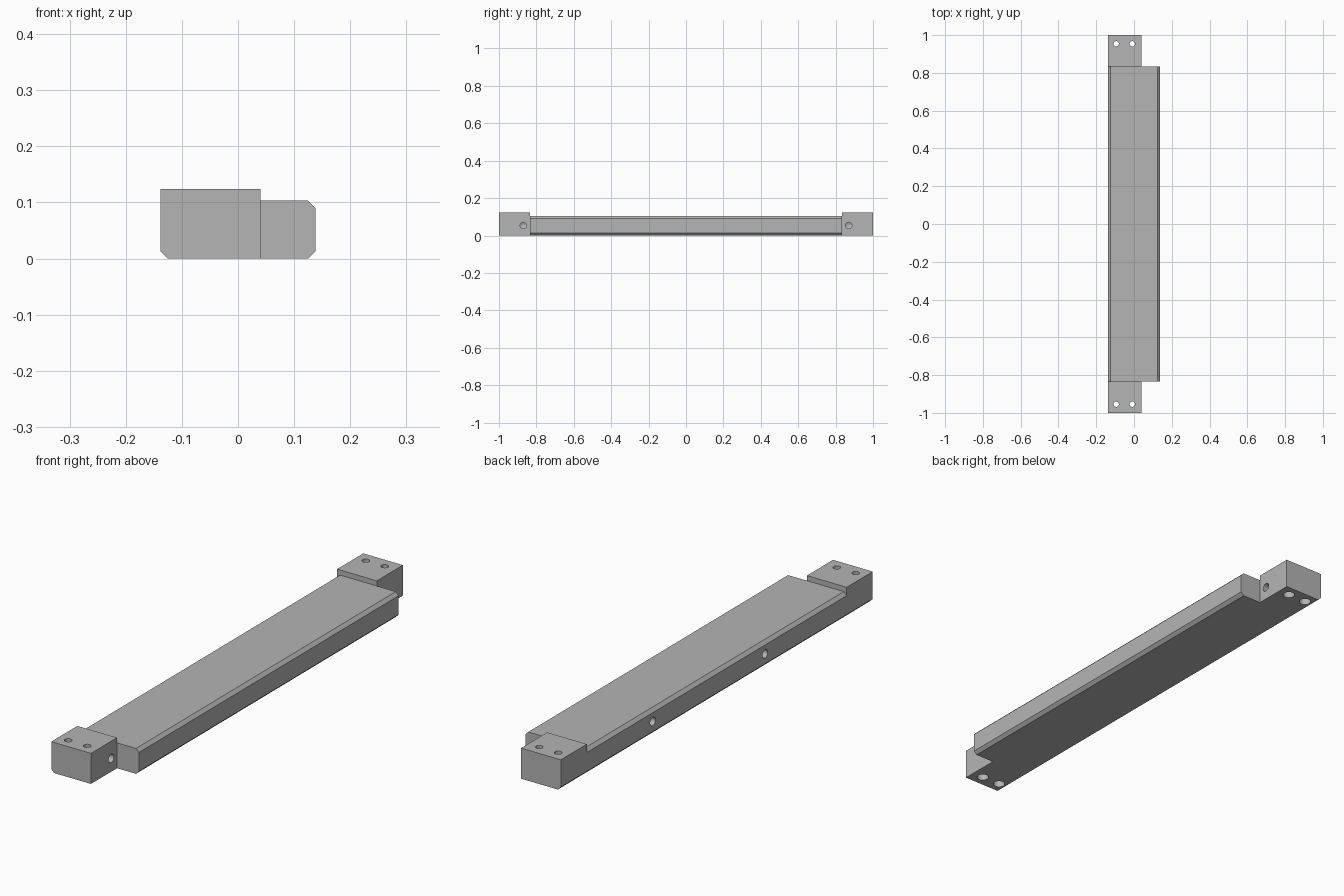
import bpy, bmesh, math
from mathutils import Matrix, Vector

if "Cube" in bpy.data.objects:
    bpy.data.objects.remove(bpy.data.objects["Cube"])

grey = bpy.data.materials.new("metal grey")
grey.diffuse_color = (0.46, 0.46, 0.46, 1)
grey.use_nodes = True
grey.node_tree.nodes["Principled BSDF"].inputs["Base Color"].default_value = grey.diffuse_color


def finish(bm, name):
    bmesh.ops.recalc_face_normals(bm, faces=bm.faces)
    me = bpy.data.meshes.new(name)
    bm.to_mesh(me)
    bm.free()
    me.materials.append(grey)
    ob = bpy.data.objects.new(name, me)
    bpy.context.collection.objects.link(ob)
    return ob


def prism(name, profile, y0, y1):
    """Extrude an (x, z) profile along y."""
    bm = bmesh.new()
    face = bm.faces.new([bm.verts.new((x, y0, z)) for x, z in profile])
    ext = bmesh.ops.extrude_face_region(bm, geom=[face])["geom"]
    bmesh.ops.translate(bm, vec=(0, y1 - y0, 0),
                        verts=[v for v in ext if isinstance(v, bmesh.types.BMVert)])
    return finish(bm, name)


def drill(name, steps, origin, direction, sides=32):
    """Round cutter from (radius, depth) steps, ending in a flat or a point."""
    bm = bmesh.new()
    rings = []
    for r, h in steps:
        if r == 0:
            rings.append([bm.verts.new((0, 0, h))] * sides)
        else:
            rings.append([bm.verts.new((r * math.cos(math.tau * i / sides),
                                        r * math.sin(math.tau * i / sides), h))
                          for i in range(sides)])
    for a, b in zip(rings, rings[1:]):
        for i in range(sides):
            j = (i + 1) % sides
            bm.faces.new(list(dict.fromkeys((a[i], a[j], b[j], b[i]))))
    bm.faces.new(rings[0])
    if steps[-1][0] > 0:
        bm.faces.new(rings[-1])
    turn = Vector((0, 0, 1)).rotation_difference(Vector(direction)).to_matrix().to_4x4()
    bm.transform(Matrix.Translation(origin) @ turn)
    return finish(bm, name)


def cut(target, cutter):
    mod = target.modifiers.new("cut", 'BOOLEAN')
    mod.operation = 'DIFFERENCE'
    mod.solver = 'EXACT'
    mod.object = cutter
    bpy.context.view_layer.update()
    deps = bpy.context.evaluated_depsgraph_get()
    me = bpy.data.meshes.new_from_object(target.evaluated_get(deps))
    target.modifiers.clear()
    target.data = me
    bpy.data.objects.remove(cutter)


W, H, BAR, C, END = 0.138, 0.124, 0.103, 0.013, 0.833

# Stock with chamfered lower edges
bar = prism("mounting_bar", [(-W + C, 0), (W - C, 0), (W, C), (W, H), (-W, H), (-W, C)], -1, 1)

# Notches beside the end blocks
for s in (-1, 1):
    cut(bar, prism("end_notch", [(0.04, -0.1), (0.3, -0.1), (0.3, 0.3), (0.04, 0.3)],
                   s * END, s * 1.1))

# Lowered middle with chamfered upper edges
e = 0.02
cut(bar, prism("middle_relief",
               [(-W - e, BAR - C - e), (-W + C, BAR), (W - C, BAR),
                (W + e, BAR - C - e), (W + e, 0.2), (-W - e, 0.2)], -END, END))

# Counterbored bolt holes and side holes in the end blocks
for s in (-1, 1):
    for x in (-0.094, -0.009):
        cut(bar, drill("bolt_hole", [(0.023, -0.02), (0.023, 0.04), (0.014, 0.04), (0.014, 0.2)],
                       (x, s * 0.954, 0), (0, 0, 1)))
    cut(bar, drill("block_side_hole", [(0.017, -0.02), (0.017, 0.06), (0, 0.07)],
                   (0.04, s * 0.87, 0.054), (-1, 0, 0)))

# Blind holes in the long back face
for y in (0.41, -0.31):
    cut(bar, drill("long_side_hole", [(0.017, -0.02), (0.017, 0.06), (0, 0.07)],
                   (-W, y, 0.054), (1, 0, 0)))

bpy.context.view_layer.objects.active = bar
bar.select_set(True)
bpy.ops.object.shade_smooth_by_angle(angle=math.radians(25))
